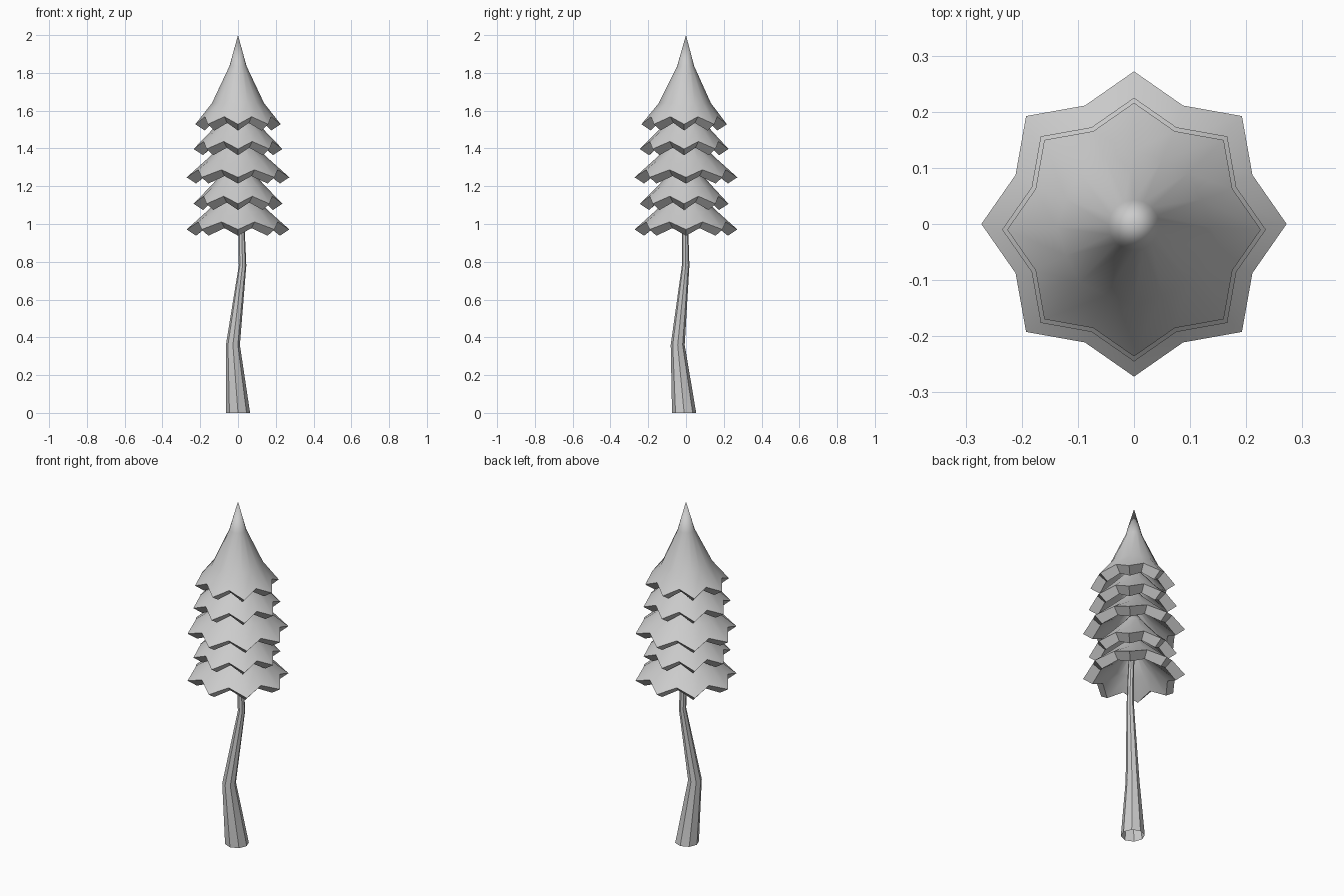
import bpy
import bmesh
from math import cos, sin, pi, radians
from mathutils import Vector

cube = bpy.data.objects.get("Cube")
if cube:
    bpy.data.objects.remove(cube, do_unlink=True)

grey = bpy.data.materials.new("light_grey")
grey.use_nodes = True
colour = (0.6, 0.6, 0.6, 1)
grey.diffuse_color = colour
grey.node_tree.nodes["Principled BSDF"].inputs["Base Color"].default_value = colour


def bridge(bm, lower, upper):
    n = len(lower)
    for i in range(n):
        j = (i + 1) % n
        bm.faces.new((lower[i], lower[j], upper[j], upper[i]))


def finish(bm, name):
    mesh = bpy.data.meshes.new(name)
    bm.to_mesh(mesh)
    bm.free()
    mesh.materials.append(grey)
    obj = bpy.data.objects.new(name, mesh)
    bpy.context.collection.objects.link(obj)
    bpy.ops.object.select_all(action="DESELECT")
    bpy.context.view_layer.objects.active = obj
    obj.select_set(True)
    bpy.ops.object.shade_smooth_by_angle(angle=radians(40))


def star_ring(bm, centre, tip, valley, z, lift):
    """Ring of eight points with eight raised notches between them."""
    ring = []
    for i in range(16):
        a = i * pi / 8
        r = valley if i % 2 else tip
        ring.append(bm.verts.new((centre.x + r * cos(a), centre.y + r * sin(a),
                                  z + (lift if i % 2 else 0))))
    return ring


def tier(name, radius, z, heights, centre):
    """Hollow scalloped cone with a thick hem that slants down and inward."""
    bm = bmesh.new()
    shares = (1, 0.61, 0.2)
    notches = (0.84, 0.95, 1)
    outer, inner = [], []
    for share, notch, h in zip(shares, notches, heights):
        r = radius * share
        lift = 0.04 if share == 1 else 0
        c = centre * share
        outer.append(star_ring(bm, c, r, r * notch, z + h, lift))
        ri = max(r - 0.05, 0.012)
        inner.append(star_ring(bm, c, ri, ri * notch, z + h - 0.033, lift))
    for a, b in zip(outer, outer[1:]):
        bridge(bm, a, b)
    for a, b in zip(inner, inner[1:]):
        bridge(bm, b, a)
    bridge(bm, inner[0], outer[0])
    # Close the outside and the inside with a point
    top = bm.verts.new((0, 0, z + heights[3]))
    under = bm.verts.new((0, 0, z + heights[2]))
    for i in range(16):
        j = (i + 1) % 16
        bm.faces.new((outer[-1][i], outer[-1][j], top))
        bm.faces.new((inner[-1][j], inner[-1][i], under))
    finish(bm, name)


# Foliage tiers, top to bottom
tall = (0, 0.112, 0.308, 0.472)
low = (0, 0.095, 0.2, 0.27)
offset = Vector((0, -0.01, 0))
tier("foliage_top", 0.226, 1.528, tall, offset)
tier("foliage_upper", 0.235, 1.397, low, offset)
tier("foliage_middle", 0.272, 1.247, low, Vector())
tier("foliage_lower", 0.235, 1.107, low, offset)
tier("foliage_bottom", 0.272, 0.971, low, Vector())

# Crooked tapering trunk, open at the ground
bm = bmesh.new()
previous = None
for x, y, z, r in ((0, -0.01, 0, 0.064), (-0.027, -0.044, 0.36, 0.037),
                   (0.024, -0.002, 0.78, 0.02), (0.02, -0.004, 0.94, 0.017),
                   (0, 0, 1.5, 0.012)):
    ring = [bm.verts.new((x + r * cos(i * pi / 4), y + r * sin(i * pi / 4), z))
            for i in range(8)]
    if previous:
        bridge(bm, previous, ring)
    previous = ring
bm.faces.new(previous)
finish(bm, "trunk")
